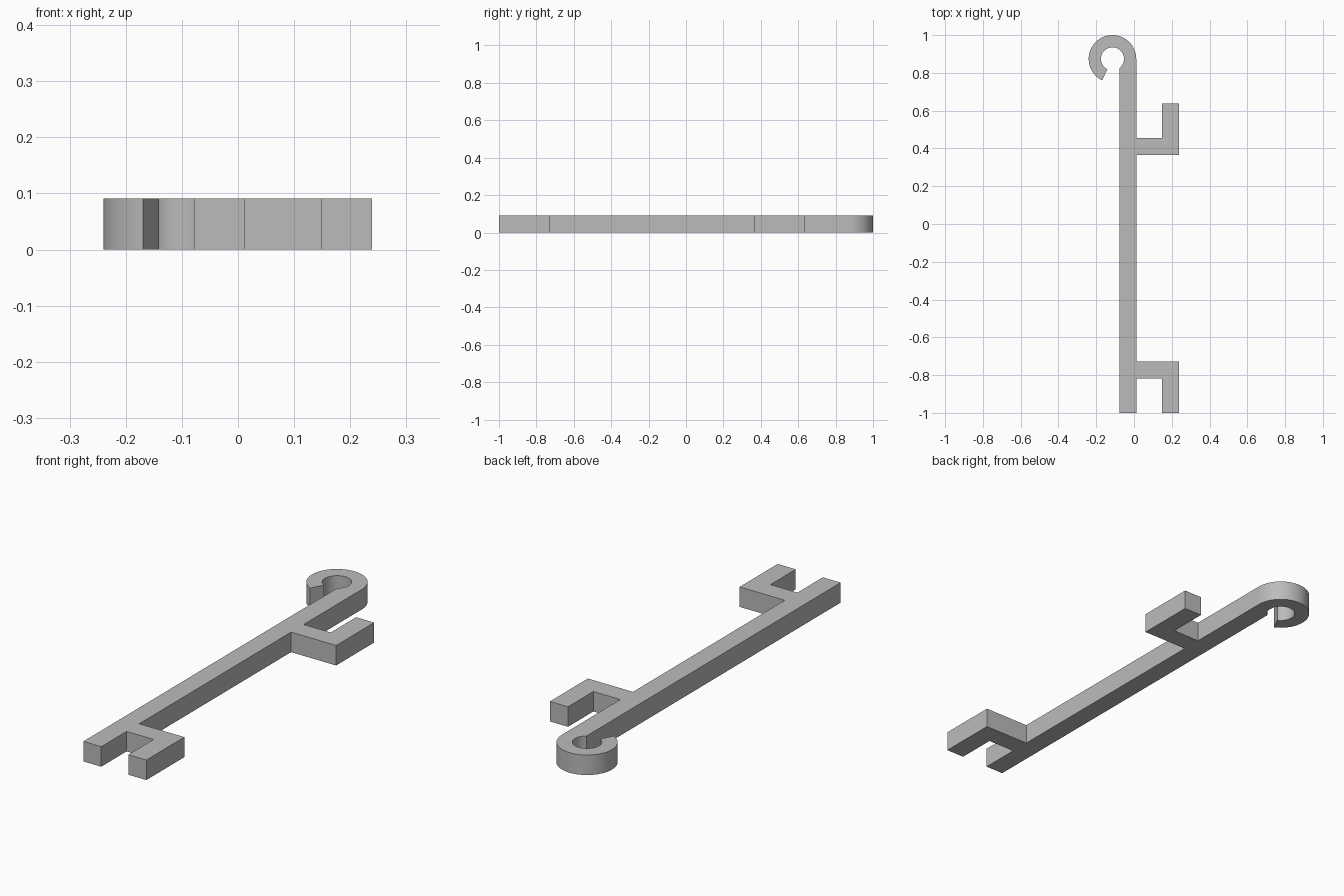
import bpy, bmesh
from math import cos, sin, acos, radians, pi

cube = bpy.data.objects.get("Cube")
if cube:
    bpy.data.objects.remove(cube, do_unlink=True)

# Main dimensions: the rod is square in section
T = 0.091
LEFT, RIGHT = -0.078, 0.012
TIP = 0.239
R_OUT, R_IN = 0.126, 0.061
CX, CY = RIGHT - R_OUT, 1 - R_OUT
RING_END = radians(244)

grey = bpy.data.materials.new("plain_grey")
grey.use_nodes = True
grey.diffuse_color = (0.5, 0.5, 0.5, 1)
grey.node_tree.nodes["Principled BSDF"].inputs["Base Color"].default_value = (0.5, 0.5, 0.5, 1)


def arc(radius, start, end, steps):
    angles = [start + (end - start) * i / steps for i in range(steps + 1)]
    return [(CX + radius * cos(a), CY + radius * sin(a)) for a in angles]


def hook(root, direction):
    """L-shaped side arm: leaves the rod at y = root, finger points along y."""
    arm, end = root + direction * T, root + direction * 3 * T
    return [(RIGHT, root), (TIP, root), (TIP, end),
            (TIP - T, end), (TIP - T, arm), (RIGHT, arm)]


# Outline, counter-clockwise: rod foot, lower hook, upper hook, open ring
outline = [(LEFT, -1), (RIGHT, -1)]
outline += reversed(hook(-0.727, -1))
outline += hook(0.364, 1)
outline += arc(R_OUT, 0, RING_END, 48)
outline += arc(R_IN, RING_END, -acos((LEFT - CX) / R_IN), 48)

# Extrude the outline into a solid
bm = bmesh.new()
base = bm.faces.new([bm.verts.new((x, y, 0)) for x, y in outline])
top = bmesh.ops.extrude_face_region(bm, geom=[base], use_keep_orig=True)
bmesh.ops.translate(bm, vec=(0, 0, T),
                    verts=[g for g in top["geom"] if isinstance(g, bmesh.types.BMVert)])
bmesh.ops.recalc_face_normals(bm, faces=bm.faces)
mesh = bpy.data.meshes.new("hooked_rod")
bm.to_mesh(mesh)
bm.free()
mesh.materials.append(grey)

rod = bpy.data.objects.new("hooked_rod", mesh)
bpy.context.collection.objects.link(rod)
bpy.context.view_layer.objects.active = rod
rod.select_set(True)
bpy.ops.object.shade_smooth_by_angle(angle=pi / 6)
